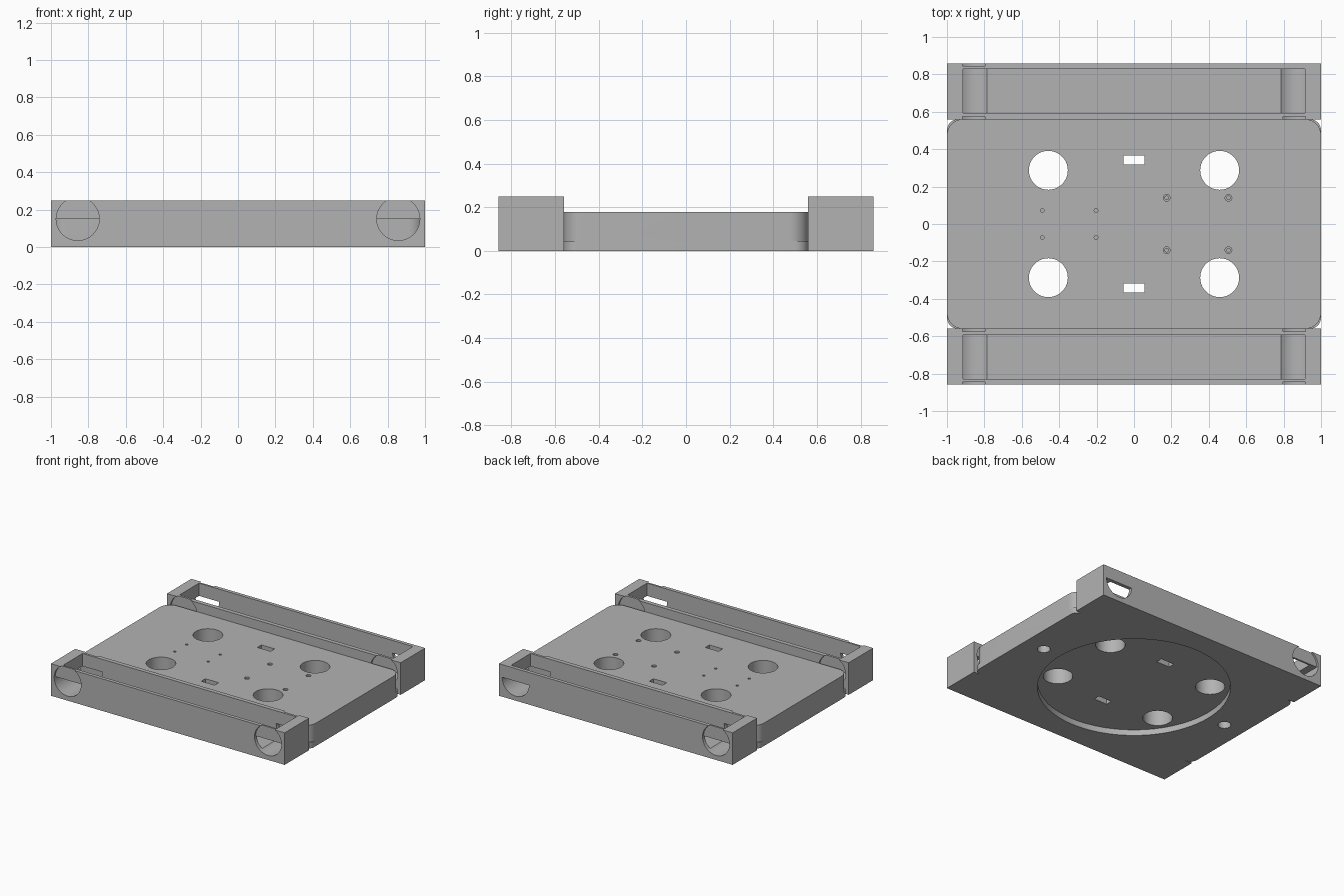
import bpy, bmesh, math
from mathutils import Matrix

if "Cube" in bpy.data.objects:
    bpy.data.objects.remove(bpy.data.objects["Cube"])

grey = bpy.data.materials.new("plain grey")
grey.diffuse_color = (0.45, 0.45, 0.45, 1)
grey.use_nodes = True
grey.node_tree.nodes["Principled BSDF"].inputs["Base Color"].default_value = grey.diffuse_color


def make(name, bm):
    bmesh.ops.recalc_face_normals(bm, faces=bm.faces)
    me = bpy.data.meshes.new(name)
    bm.to_mesh(me)
    bm.free()
    me.materials.append(grey)
    ob = bpy.data.objects.new(name, me)
    bpy.context.collection.objects.link(ob)
    return ob


def prism(name, outline, z0, z1):
    bm = bmesh.new()
    face = bm.faces.new([bm.verts.new((x, y, z0)) for x, y in outline])
    ext = bmesh.ops.extrude_face_region(bm, geom=[face])["geom"]
    for v in ext:
        if isinstance(v, bmesh.types.BMVert):
            v.co.z = z1
    return make(name, bm)


def box(name, x0, x1, y0, y1, z0, z1):
    return prism(name, [(x0, y0), (x1, y0), (x1, y1), (x0, y1)], z0, z1)


def arc(cx, cy, r, a0, a1, n):
    return [(cx + r * math.cos(math.radians(a0 + (a1 - a0) * i / n)),
             cy + r * math.sin(math.radians(a0 + (a1 - a0) * i / n))) for i in range(n + 1)]


def disc(name, x, y, r, z0, z1, n=64):
    return prism(name, arc(x, y, r, 0, 360, n)[:-1], z0, z1)


def rounded(name, hx, hy, r, z0, z1):
    pts = []
    for sx, sy, a in ((1, 1, 0), (-1, 1, 90), (-1, -1, 180), (1, -1, 270)):
        pts += arc(sx * (hx - r), sy * (hy - r), r, a, a + 90, 12)
    return prism(name, pts, z0, z1)


def along_y(name, x, z, outline, y0, y1):
    # outline is drawn in the x-z plane and swept from y0 to y1
    ob = prism(name, outline, -y1, -y0)
    ob.data.transform(Matrix.Translation((x, 0, z)) @ Matrix.Rotation(math.radians(90), 4, 'X'))
    return ob


def combine(target, other, op):
    other.hide_render = True
    mod = target.modifiers.new(op.lower(), 'BOOLEAN')
    mod.operation, mod.solver, mod.object = op, 'EXACT', other
    bpy.context.view_layer.objects.active = target
    bpy.ops.object.modifier_apply(modifier=mod.name)
    bpy.data.objects.remove(other)


def cut(target, cutter):
    combine(target, cutter, 'DIFFERENCE')


IN, OUT, R = 0.56, 0.858, 0.115     # rail faces and roller hole radius

# Deck: lower slab and upper plate with slightly different corner radii
chassis = rounded("chassis", 1, IN, 0.06, 0, 0.045)
combine(chassis, rounded("upper_plate", 1, IN, 0.085, 0.045, 0.177), 'UNION')

# Raised rails front and back
for s in (-1, 1):
    lo, hi = sorted((s * IN, s * OUT))
    rail = box("rail", -1, 1, lo, hi, 0, 0.248)
    # Long open channel
    lo, hi = sorted((s * 0.593, s * 0.83))
    cut(rail, box("channel", -0.915, 0.915, lo, hi, 0.059, 0.4))
    for x in (-0.857, 0.857):
        # Lower half of the round hole runs through the whole rail
        lo, hi = sorted((s * 0.5, s * 0.9))
        cut(rail, along_y("half_bore", x, 0.15, arc(0, 0, R, 180, 360, 32), lo, hi))
        # Full round recess on both rail faces
        for a, b in ((0.5, 0.575), (0.844, 0.9)):
            lo, hi = sorted((s * a, s * b))
            cut(rail, along_y("recess", x, 0.15, arc(0, 0, R, 0, 360, 64)[:-1], lo, hi))
    combine(chassis, rail, 'UNION')

# Shallow round pocket underneath
cut(chassis, disc("bottom_pocket", 0, 0, 0.68, -0.1, 0.045, 96))

for sy in (-1, 1):
    # Large through holes
    for x in (-0.458, 0.458):
        cut(chassis, disc("large_hole", x, sy * 0.287, 0.104, -0.1, 0.4))
    # Rectangular slots
    cut(chassis, box("slot", -0.057, 0.057, sy * 0.342 - 0.025, sy * 0.342 + 0.025, -0.1, 0.4))
    # Small blind holes, plain on the left and stepped on the right
    for x in (-0.49, -0.203):
        cut(chassis, disc("pin_hole", x, sy * 0.072, 0.01, 0.1, 0.3, 16))
    for x in (0.175, 0.505):
        cut(chassis, disc("screw_hole", x, sy * 0.14, 0.01, 0.1, 0.3, 16))
        cut(chassis, disc("screw_seat", x, sy * 0.14, 0.018, 0.165, 0.3, 24))

# Blind holes under the two ends
for x in (-0.83, 0.83):
    cut(chassis, disc("end_hole", x, 0, 0.046, -0.1, 0.12, 32))

bpy.ops.object.select_all(action='DESELECT')
chassis.select_set(True)
bpy.context.view_layer.objects.active = chassis
bpy.ops.object.shade_smooth_by_angle(angle=math.radians(30))
